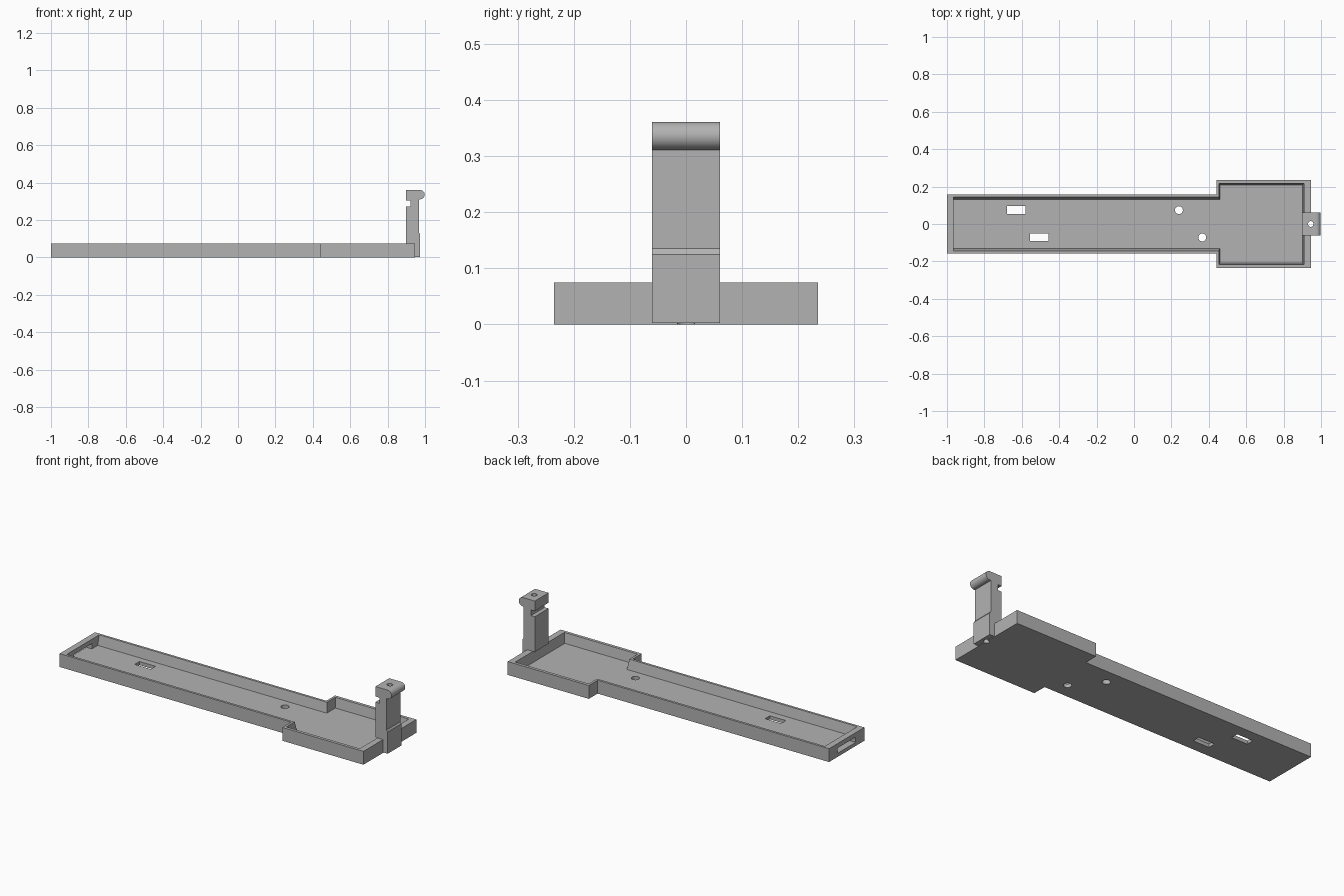
import bpy, bmesh, math
from mathutils import Vector

cube = bpy.data.objects.get("Cube")
if cube:
    bpy.data.objects.remove(cube, do_unlink=True)

grey = bpy.data.materials.new("plain grey")
grey.use_nodes = True
COLOR = (0.45, 0.45, 0.45, 1)
grey.diffuse_color = COLOR
grey.node_tree.nodes["Principled BSDF"].inputs["Base Color"].default_value = COLOR


def loft(name, lower, upper):
    """Closed solid between two matching loops of 3D points."""
    bm = bmesh.new()
    a = [bm.verts.new(p) for p in lower]
    b = [bm.verts.new(p) for p in upper]
    bm.faces.new(a[::-1])
    bm.faces.new(b)
    n = len(a)
    for i in range(n):
        j = (i + 1) % n
        bm.faces.new((a[i], a[j], b[j], b[i]))
    bmesh.ops.recalc_face_normals(bm, faces=bm.faces)
    mesh = bpy.data.meshes.new(name)
    bm.to_mesh(mesh)
    bm.free()
    mesh.materials.append(grey)
    obj = bpy.data.objects.new(name, mesh)
    bpy.context.collection.objects.link(obj)
    return obj


def outline(x0, step, x1, narrow, wide, z):
    """T-shaped plan, mirrored across y = 0."""
    half = [(x0, -narrow), (step, -narrow), (step, -wide), (x1, -wide)]
    return [(x, y, z) for x, y in half] + [(x, -y, z) for x, y in half[::-1]]


def box(name, x, y, z):
    base = [(x[0], y[0]), (x[1], y[0]), (x[1], y[1]), (x[0], y[1])]
    return loft(name, [(*p, z[0]) for p in base], [(*p, z[1]) for p in base])


def rod(name, x, y, r, z0, z1, n=32):
    ring = [(x + r * math.cos(math.tau * i / n), y + r * math.sin(math.tau * i / n))
            for i in range(n)]
    return loft(name, [(*p, z0) for p in ring], [(*p, z1) for p in ring])


def cut(target, cutter):
    mod = target.modifiers.new("cut", "BOOLEAN")
    mod.operation = "DIFFERENCE"
    mod.solver = "EXACT"
    mod.object = cutter
    bpy.context.view_layer.objects.active = target
    bpy.ops.object.modifier_apply(modifier=mod.name)
    bpy.data.objects.remove(cutter, do_unlink=True)


# Tray with a wide end and slightly drafted inner walls
HEIGHT, FLOOR = 0.075, 0.02
tray = loft("tray", outline(-1, 0.44, 0.945, 0.157, 0.235, 0),
            outline(-1, 0.44, 0.945, 0.157, 0.235, HEIGHT))
cut(tray, loft("cavity", outline(-0.965, 0.46, 0.9, 0.132, 0.208, FLOOR),
               outline(-0.965, 0.453, 0.91, 0.144, 0.218, HEIGHT + 0.001)))

# Floor openings and the slot in the narrow end
for x, y in ((-0.63, 0.074), (-0.507, -0.071)):
    cut(tray, box("slot", (x - 0.05, x + 0.05), (y - 0.021, y + 0.021), (-0.1, 0.05)))
for x, y in ((0.24, 0.074), (0.365, -0.072)):
    cut(tray, rod("hole", x, y, 0.021, -0.1, 0.05))
cut(tray, box("end_slot", (-1.1, -0.93), (-0.08, 0.08), (FLOOR, 0.05)))

# Clip post: side profile with notch and rounded catch
profile = [(0.94, 0.003), (0.974, 0.003), (0.974, 0.125), (0.967, 0.135), (0.967, 0.311)]
steps = 16
profile += [(0.973 + 0.025 * math.cos(a), 0.336 + 0.025 * math.sin(a))
            for a in (math.pi * (i / steps - 0.5) for i in range(steps + 1))]
profile += [(0.898, 0.361), (0.898, 0.305), (0.922, 0.305), (0.922, 0.273),
            (0.898, 0.273), (0.898, HEIGHT), (0.94, HEIGHT)]
post = loft("clip_post", [(x, -0.061, z) for x, z in profile],
            [(x, 0.061, z) for x, z in profile])

# Vertical pin hole through post and tray wall
for part in (tray, post):
    cut(part, rod("pin_hole", 0.945, 0, 0.015, -0.1, 0.5))

for part in (tray, post):
    bpy.ops.object.select_all(action="DESELECT")
    part.select_set(True)
    bpy.context.view_layer.objects.active = part
    bpy.ops.object.shade_smooth_by_angle(angle=math.radians(30))
